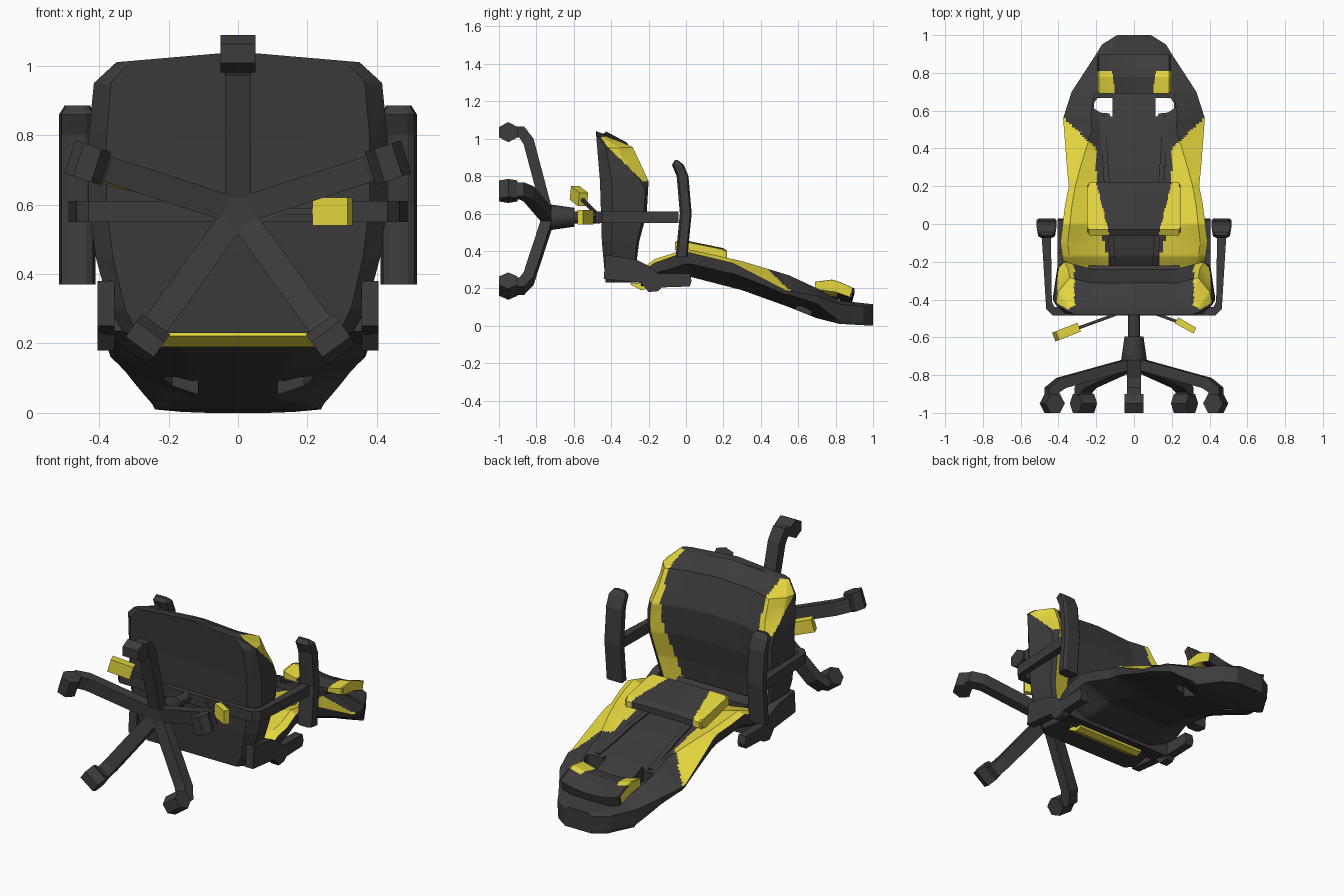
import bpy, bmesh, math
from mathutils import Vector, Matrix

if "Cube" in bpy.data.objects:
    bpy.data.objects.remove(bpy.data.objects["Cube"])


def material(name, col):
    m = bpy.data.materials.new(name)
    m.diffuse_color = (*col, 1)
    m.use_nodes = True
    m.node_tree.nodes["Principled BSDF"].inputs["Base Color"].default_value = m.diffuse_color
    return m


MATS = [material("charcoal", (0.045, 0.045, 0.045)), material("yellow", (0.8, 0.69, 0.05))]
DARK, YELLOW = 0, 1


def finish(name, bm, mat=DARK, rule=None, smooth=False):
    bmesh.ops.recalc_face_normals(bm, faces=bm.faces)
    bm.normal_update()
    for f in bm.faces:
        f.material_index = YELLOW if rule and rule(f.calc_center_median(), f.normal) else mat
    me = bpy.data.meshes.new(name)
    bm.to_mesh(me)
    bm.free()
    for m in MATS:
        me.materials.append(m)
    ob = bpy.data.objects.new(name, me)
    bpy.context.collection.objects.link(ob)
    if smooth:
        bpy.ops.object.select_all(action='DESELECT')
        ob.select_set(True)
        bpy.context.view_layer.objects.active = ob
        bpy.ops.object.shade_smooth_by_angle(angle=math.radians(30))
    return ob


def loft(name, rings, **kw):
    bm = bmesh.new()
    vs = [[bm.verts.new(p) for p in r] for r in rings]
    n = len(vs[0])
    for a, b in zip(vs, vs[1:]):
        for i in range(n):
            bm.faces.new((a[i], a[(i + 1) % n], b[(i + 1) % n], b[i]))
    bm.faces.new(vs[0])
    bm.faces.new(vs[-1])
    return finish(name, bm, **kw)


def prism(name, pts, place, lo, hi, **kw):
    return loft(name, [[place(a, b, c) for a, b in pts] for c in (lo, hi)], **kw)


def beam(name, p, q, w, h, **kw):
    p, q = Vector(p), Vector(q)
    rot = (q - p).to_track_quat('Z', 'Y').to_matrix().to_4x4()
    bm = bmesh.new()
    bmesh.ops.create_cube(bm, size=1, matrix=Matrix.Translation((p + q) / 2) @ rot
                          @ Matrix.Diagonal((w, h, (q - p).length, 1)))
    return finish(name, bm, **kw)


def lerp(table, t):
    for (a, va), (b, vb) in zip(table, table[1:]):
        if t <= b:
            return va + (vb - va) * max(0, (t - a) / (b - a))
    return table[-1][1]


def subdivide(pts, n):
    out = []
    for a, b in zip(pts, pts[1:]):
        out += [tuple(Vector(a).lerp(Vector(b), i / n)) for i in range(n)]
    return out + [pts[-1]]


def mirrored(half, n=10):
    half = subdivide(half, n)
    return half + [(-x, v) for x, v in half[-2:0:-1]]


def steps(lo, hi, n):
    return [lo + (hi - lo) * i / n for i in range(n + 1)]


yz = lambda a, b, c: Vector((c, a, b))

# backrest: the chair lies on its back, so it runs along y
WID = [(-.24, .35), (-.2, .375), (-.1, .39), (.1, .365), (.2, .345), (.3, .355), (.56, .375),
       (.7, .33), (.9, .2), (.95, .17), (1, .09)]
EDGE = [(-.24, .3), (-.17, .355), (0, .41), (.1, .39), (.3, .345), (.55, .27), (.7, .2), (.82, .135), (1, .115)]
SIDE = [(-.24, .28), (-.17, .335), (0, .395), (.25, .335), (.53, .19), (.7, .16), (.82, .115), (1, .1)]
BACK = [(-.24, .21), (-.1, .225), (.03, .26), (.3, .19), (.55, .1), (.7, .04), (.82, .01), (1, 0)]
DIP = [(-.24, .02), (0, .05), (.4, .04), (.7, .015), (.8, 0)]
APEX = [(.2, .9), (.5, .6), (1, .7)]
FLAT = [(-.2, .6), (.2, .5), (.6, .3), (.7, .35), (.82, .95)]
LOW = [(.2, .45), (.55, .25), (.7, .35), (.82, .85)]
INNER = [(-.2, .13), (-.06, .17), (.2, .2), (.4, .2), (.565, .375)]


def front_z(y):
    return lerp(EDGE, y) - lerp(DIP, y)


def back_ring(y):
    w, e, s, b = (lerp(t, y) for t in (WID, EDGE, SIDE, BACK))
    half = [(0, front_z(y)), (min(.17, .5 * w), front_z(y)), (lerp(APEX, y) * w, e), (w, s),
            (.98 * w, s - lerp(LOW, y) * (s - b)), (lerp(FLAT, y) * w, b), (0, b)]
    return [(x, y, z) for x, z in mirrored(half)]


backrest = loft("backrest", [back_ring(y) for y in steps(-.24, 1, 124)], smooth=True,
                rule=lambda c, n: n.z > .25 and c.y < .565 and abs(c.x) > lerp(INNER, c.y))

# belt openings cut through the backrest
for s in (-1, 1):
    cutter = prism("belt_cutter", [(.115, .57), (.125, .57), (.13, .585), (.18, .59), (.213, .612), (.213, .64),
                                   (.19, .67), (.115, .67)], lambda a, b, c: Vector((s * a, b, c)), -.2, .6)
    cutter.hide_render = True
    mod = backrest.modifiers.new("opening", 'BOOLEAN')
    mod.object, mod.operation, mod.solver = cutter, 'DIFFERENCE', 'EXACT'
    bpy.context.view_layer.objects.active = backrest
    bpy.ops.object.modifier_apply(modifier=mod.name)
    bpy.data.objects.remove(cutter)

# seat cushion, lofted from rear to front along z
SW = [(.23, .33), (.3, .37), (.45, .41), (.6, .43), (.8, .43), (.95, .415), (1.01, .35)]
STOP = [(.23, -.25), (.3, -.27), (.45, -.25), (.6, -.21), (.77, -.2), (.95, -.285), (1.01, -.42)]
SBOT = [(.23, -.43), (.45, -.45), (.77, -.46), (1.01, -.48)]


def seat_ring(z):
    w, t, b = (lerp(k, z) for k in (SW, STOP, SBOT))
    h = t - b
    apex, side, drop = (lerp(k, z) for k in ([(.7, .88), (.85, .82)], [(.75, .94), (.95, .97)], [(.72, .06), (.9, .4)]))
    dip = .15 * h
    half = [(0, t - dip), (.22, t - dip), (apex * w, t), (side * w, t - drop * h), (w, b + .25 * h),
            (.88 * w, b), (0, b)]
    return [(x, y, z + .03 * (1 - abs(x) / w) * (z - .23) / .78) for x, y in mirrored(half)]


def seat_trim(c, n):
    outward = n.x * (1 if c.x > 0 else -1)
    band = c.y > lerp([(.77, -.23), (.97, -.43), (1.02, -.46)], c.z)
    return abs(c.x) > lerp([(.25, .2), (.7, .315)], c.z) and n.y > .05 and (outward < .3 or c.z > .77 and band)


loft("seat", [seat_ring(z) for z in steps(.23, 1.01, 78)], smooth=True, rule=seat_trim)
prism("seat_rear_bar", [(-.3, .28), (-.22, .28), (-.22, .33), (-.28, .35)], yz, -.24, .24)
prism("rear_crossbar", [(-.27, .235), (-.14, .2), (-.14, .27), (-.27, .275)], yz, -.38, .38)
prism("rear_trim", [(-.3, .222), (-.24, .19), (-.2, .2), (-.2, .225), (-.29, .23)], yz, -.22, .22, mat=YELLOW)


# pillows, lofted across x
def pillow(name, w, outline, curve, rule):
    ring = subdivide(outline + outline[:1], 12)[:-1]
    cy, cz = (sum(v) / len(v) for v in zip(*outline))
    rings = []
    for x in steps(-w, w, 80):
        k = .9 if abs(x) > .97 * w else 1
        rings.append([(x, cy + (y - cy) * k, cz + (z - cz) * k + curve * (x / w) ** 2) for y, z in ring])
    loft(name, rings, rule=rule, smooth=True)


pillow("lumbar_pillow", .25, [(-.06, .41), (-.06, .445), (-.03, .462), (.2, .415), (.22, .4), (.22, .365), (.19, .35)],
       -.005, lambda c, n: abs(c.x) > .13 + .25 * (c.y + .06))
pillow("head_pillow", .195, [(.69, .16), (.69, .205), (.78, .217), (.82, .205), (.9, .17), (.885, .115), (.8, .145)],
       .033, lambda c, n: c.y < .81 and abs(c.x) > .1 + .2 * max(0, c.y - .72))

# straps, armrests and hinges on both sides
for s in (-1, 1):
    path = [(lerp([(-.24, .11), (.57, .17)], y), y) for y in (-.235, -.17, 0, .1, .3, .4, .575)]
    for (xa, ya), (xb, yb) in zip(path, path[1:]):
        beam("strap", (s * xa, ya, front_z(ya) + .004), (s * xb, yb, front_z(yb) + .004), .03, .01)
    beam("pillow_strap", (s * .15, .67, .18), (s * .15, .72, .19), .08, .02)

    top = [(.37, 0), (.6, .022), (.8, .005), (.86, -.02), (.885, -.045)]
    rings = []
    for z, y in top:
        k, d = (.7, .015) if z > .88 else (1, .055)
        rings.append([(s * (.463 + x * k), y + v * d, z) for x, v in
                      [(-.052, 0), (-.04, .15), (.04, .15), (.052, 0), (.045, -.8), (.025, -1), (-.025, -1), (-.045, -.8)]])
    loft("arm_pad", rings)
    prism("arm_post", [(0, -.485), (.43, -.485), (.465, -.45), (.49, -.04), (.44, -.04), (.435, -.41), (.42, -.44), (0, -.44)],
          lambda a, b, c: Vector((s * a, b, c)), .55, .61)
    prism("hinge_cover", [(-.44, .25), (-.43, .38), (-.27, .355), (-.2, .32), (-.15, .28), (.02, .28), (.03, .24),
                          (.02, .21), (-.13, .205), (-.15, .185), (-.2, .18), (-.24, .23)], yz, s * .355, s * .405)

# gas column
def disc(y, r, n=12):
    return [(r * math.cos(i * math.tau / n), y, .58 + r * math.sin(i * math.tau / n)) for i in range(n)]


loft("gas_column", [disc(-.46, .032), disc(-.61, .032)], smooth=True)
loft("column_sleeve", [disc(-.595, .05), disc(-.72, .068), disc(-.77, .06)], smooth=True)

# five-legged base with hexagonal casters
for i in range(5):
    a = math.radians(90 + 72 * i)
    out, side = Vector((math.cos(a), 0, math.sin(a))), Vector((-math.sin(a), 0, math.cos(a)))
    place = lambda r, y, c: Vector((0, y, .58)) + out * r + side * c
    prism("base_leg", [(0, -.71), (.06, -.72), (.42, -.815), (.485, -.865), (.485, -.93), (.435, -.93),
                       (.425, -.89), (.39, -.868), (.04, -.775), (0, -.775)], place, -.038, .038)
    hexa = [(.455 + .054 * math.cos(k * math.pi / 3), -.95 + .058 * math.sin(k * math.pi / 3)) for k in range(6)]
    prism("caster", hexa, place, -.05, .05)

# levers under the seat
beam("left_lever_rod", (-.1, -.48, .6), (-.32, -.56, .68), .016, .016)
beam("left_lever_handle", (-.3, -.55, .675), (-.415, -.595, .71), .05, .075, mat=YELLOW)
beam("right_lever_rod", (.1, -.47, .58), (.25, -.525, .58), .016, .016)
prism("right_lever_handle", [(.235, -.495), (.33, -.55), (.315, -.58), (.215, -.525)],
      lambda a, b, c: Vector((a, b, c)), .54, .62, mat=YELLOW)
